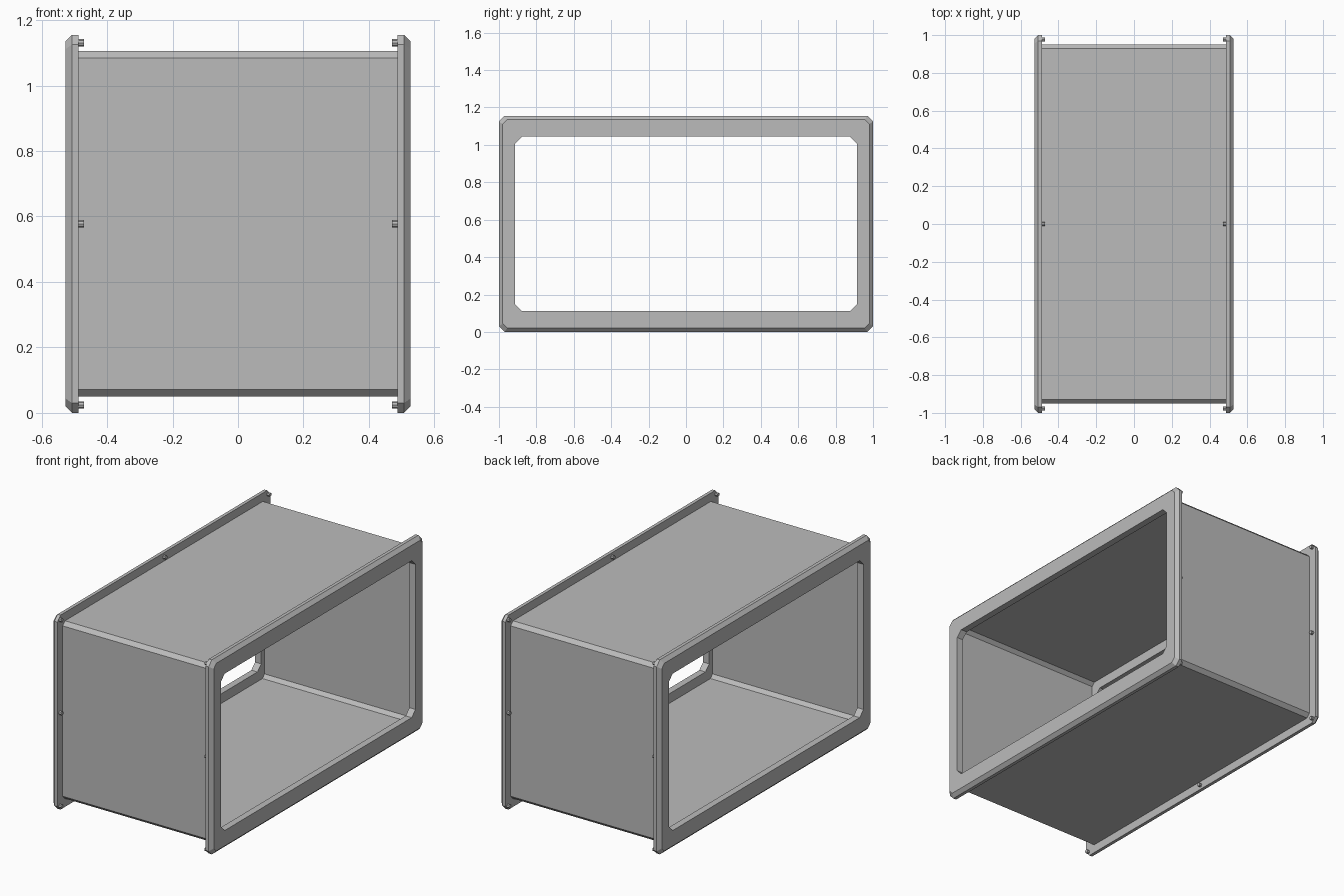
import bpy
import bmesh
from math import pi
from mathutils import Matrix

cube = bpy.data.objects.get("Cube")
if cube:
    bpy.data.objects.remove(cube, do_unlink=True)

grey = bpy.data.materials.new("plain grey")
grey.use_nodes = True
colour = (0.5, 0.5, 0.5, 1)
grey.diffuse_color = colour
grey.node_tree.nodes["Principled BSDF"].inputs["Base Color"].default_value = colour

MID_Z = 0.5775


def add_object(name, bm):
    bmesh.ops.recalc_face_normals(bm, faces=bm.faces)
    mesh = bpy.data.meshes.new(name)
    bm.to_mesh(mesh)
    bm.free()
    mesh.materials.append(grey)
    obj = bpy.data.objects.new(name, mesh)
    bpy.context.collection.objects.link(obj)
    return obj


def cut_rectangle(bm, x, half_y, half_z, cut):
    """Ring of eight vertices: a rectangle with cut corners."""
    a, b = half_y, half_z
    quarter = [(a, b - cut), (a - cut, b)]
    points = quarter + [(-y, z) for y, z in reversed(quarter)]
    points += [(-y, -z) for y, z in points]
    return [bm.verts.new((x, y, MID_Z + z)) for y, z in points]


def tube(name, sections):
    """Skin the rings one after another and close back to the first."""
    bm = bmesh.new()
    rings = [cut_rectangle(bm, *s) for s in sections]
    for ring, following in zip(rings, rings[1:] + rings[:1]):
        for i in range(8):
            j = (i + 1) % 8
            bm.faces.new((ring[i], ring[j], following[j], following[i]))
    return add_object(name, bm)


# Thin-walled duct
tube("duct", [
    (-0.487, 0.950, 0.528, 0.022), (0.487, 0.950, 0.528, 0.022),
    (0.487, 0.945, 0.523, 0.020), (-0.487, 0.945, 0.523, 0.020),
])

for side, label in ((1, "left"), (-1, "right")):
    # Flange with a bevelled outer rim
    tube(label + "_flange", [
        (side * 0.487, 0.913, 0.466, 0.035),
        (side * 0.487, 1.000, 0.5775, 0.030),
        (side * 0.507, 1.000, 0.5775, 0.030),
        (side * 0.527, 0.980, 0.5575, 0.024),
        (side * 0.527, 0.913, 0.466, 0.035),
    ])

    # Small pegs around the flange's inner side
    bm = bmesh.new()
    for row in (-1, 0, 1):
        for col in (-1, 0, 1):
            if row or col:
                place = Matrix.Translation((side * 0.480, col * 0.977, MID_Z + row * 0.553))
                bmesh.ops.create_cone(
                    bm, cap_ends=True, segments=8, radius1=0.011, radius2=0.011,
                    depth=0.018, matrix=place @ Matrix.Rotation(pi / 2, 4, "Y"))
    add_object(label + "_pegs", bm)
